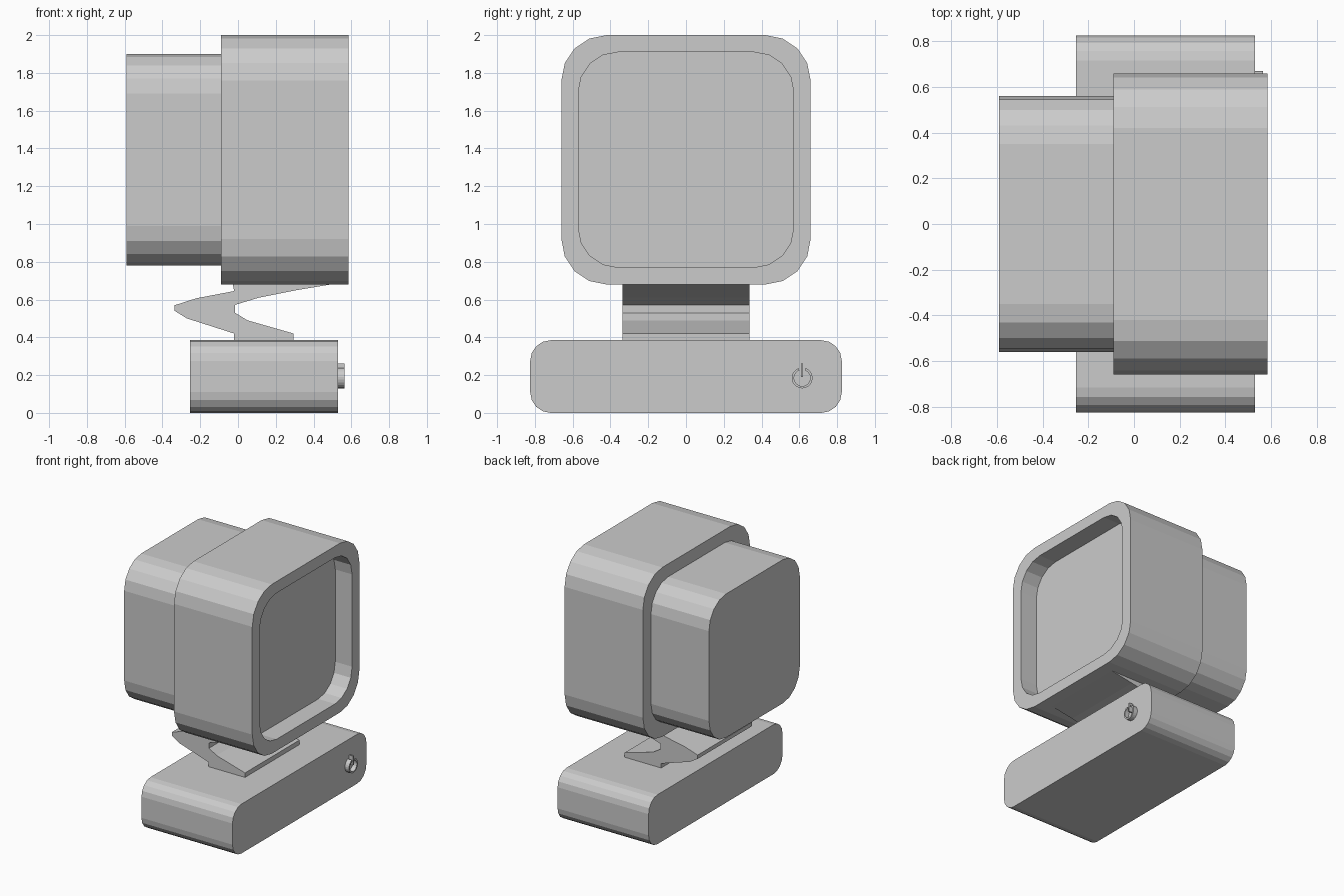
import bpy, bmesh
from math import sin, cos, pi, radians

if "Cube" in bpy.data.objects:
    bpy.data.objects.remove(bpy.data.objects["Cube"])


def make_object(name, bm):
    bmesh.ops.recalc_face_normals(bm, faces=bm.faces)
    mesh = bpy.data.meshes.new(name)
    bm.to_mesh(mesh)
    bm.free()
    obj = bpy.data.objects.new(name, mesh)
    bpy.context.collection.objects.link(obj)
    return obj


def rounded_loop(x, half_w, z0, z1, r, seg=4):
    """Rounded rectangle in the y-z plane at the given x."""
    pts = []
    for k, (sy, zc) in enumerate([(1, z1 - r), (-1, z1 - r), (-1, z0 + r), (1, z0 + r)]):
        for i in range(seg + 1):
            a = (k + i / seg) * pi / 2
            pts.append((x, sy * (half_w - r) + r * cos(a), zc + r * sin(a)))
    return pts


def loft(name, loops):
    """Skin matching loops in order and cap both ends."""
    bm = bmesh.new()
    rings = [[bm.verts.new(p) for p in loop] for loop in loops]
    n = len(rings[0])
    for a, b in zip(rings, rings[1:]):
        for i in range(n):
            j = (i + 1) % n
            bm.faces.new((a[i], a[j], b[j], b[i]))
    bm.faces.new(rings[0])
    bm.faces.new(rings[-1])
    return make_object(name, bm)


# Monitor front housing with recessed screen
loft("screen_housing", [
    rounded_loop(-0.09, 0.66, 0.68, 2.0, 0.24),
    rounded_loop(0.585, 0.66, 0.68, 2.0, 0.24),
    rounded_loop(0.585, 0.57, 0.77, 1.91, 0.21),
    rounded_loop(0.44, 0.57, 0.77, 1.91, 0.21),
])

# Smaller rear housing
loft("rear_housing", [
    rounded_loop(-0.59, 0.56, 0.78, 1.90, 0.21),
    rounded_loop(-0.09, 0.56, 0.78, 1.90, 0.21),
])

# Base block
loft("base", [
    rounded_loop(-0.255, 0.825, 0.0, 0.385, 0.11),
    rounded_loop(0.53, 0.825, 0.0, 0.385, 0.11),
])

# Folded stand: x-z profile extruded across y
profile = [(-0.02, 0.38), (-0.02, 0.42), (-0.27, 0.50), (-0.335, 0.54),
           (-0.335, 0.57), (-0.22, 0.607), (-0.02, 0.645), (-0.03, 0.69),
           (0.55, 0.69), (0.30, 0.648), (0.11, 0.61), (-0.015, 0.572),
           (-0.015, 0.53), (0.05, 0.49), (0.295, 0.42), (0.295, 0.38)]
loft("stand", [[(x, y, z) for x, z in profile] for y in (-0.335, 0.335)])

# Power symbol: open ring and bar
by, bz, seg = 0.615, 0.185, 20
angles = [radians(110 + 320 * i / seg) for i in range(seg + 1)]
arc = [(by + r * cos(a), bz + r * sin(a))
       for r, order in ((0.055, angles), (0.043, angles[::-1])) for a in order]
loft("power_ring", [[(x, y, z) for y, z in arc] for x in (0.525, 0.565)])
bar = [(by - 0.005, 0.19), (by + 0.005, 0.19), (by + 0.005, 0.262), (by - 0.005, 0.262)]
loft("power_bar", [[(x, y, z) for y, z in bar] for x in (0.525, 0.565)])
